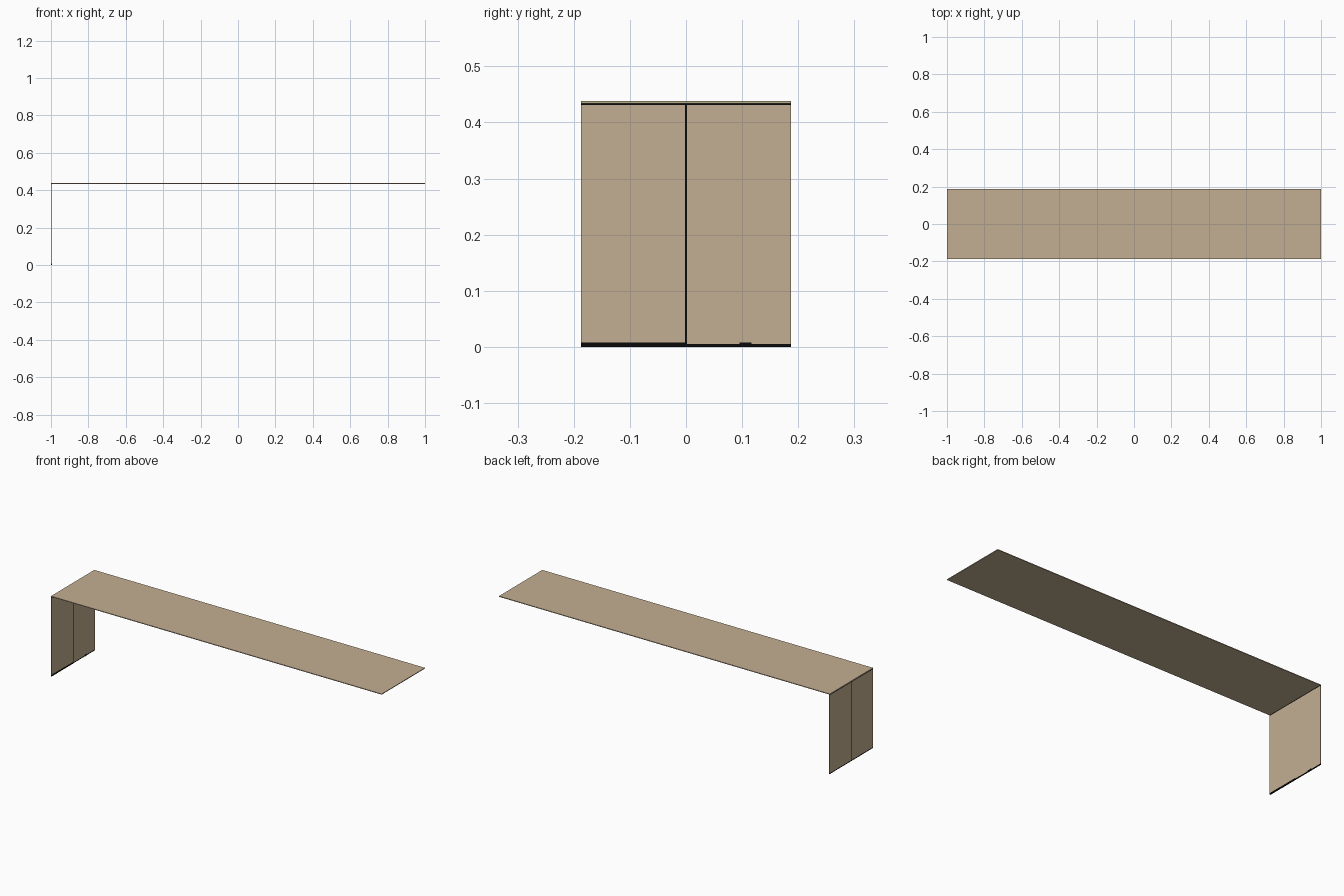
import bpy

if "Cube" in bpy.data.objects:
    bpy.data.objects.remove(bpy.data.objects["Cube"])

def material(name, rgb):
    m = bpy.data.materials.new(name)
    m.diffuse_color = (*rgb, 1)
    m.use_nodes = True
    m.node_tree.nodes["Principled BSDF"].inputs["Base Color"].default_value = m.diffuse_color
    return m

wood = material("tan wood", (0.55, 0.43, 0.29))
edge = material("olive edge", (0.46, 0.43, 0.25))
dark = material("black", (0.003, 0.003, 0.003))

def box(name, x, y, z, mat):
    """Box from (low, high) ranges on each axis."""
    bpy.ops.mesh.primitive_cube_add(size=1, location=[sum(r) / 2 for r in (x, y, z)])
    o = bpy.context.object
    o.name = name
    o.scale = [r[1] - r[0] for r in (x, y, z)]
    bpy.ops.object.transform_apply(location=False, rotation=False, scale=True)
    o.data.materials.append(mat)
    return o

HALF_W, TOP, T = 0.187, 0.438, 0.004
X0, X1 = -1.0, -0.996          # upright thickness

# Long shelf board with a tinted end edge
shelf = box("shelf_board", (-1, 1), (-HALF_W, HALF_W), (TOP - T, TOP), wood)
shelf.data.materials.append(edge)
for p in shelf.data.polygons:
    if p.normal.x > 0.9:
        p.material_index = 1

# Two upright panels side by side, with a dark seam between them
for side, name in ((-1, "front"), (1, "back")):
    y = sorted((side * 0.0015, side * HALF_W))
    box(name + "_upright_panel", (X0, X1), y, (0.005, 0.431), wood)
box("panel_seam", (X0, X1), (-0.0015, 0.0015), (0.005, 0.431), dark)

# Dark joint under the shelf and dark foot strip
box("shelf_joint", (X0, X1), (-HALF_W, HALF_W), (0.431, TOP - T), dark)
box("foot_strip", (X0, X1), (-HALF_W, HALF_W), (0, 0.005), dark)

# Raised parts of the foot strip on the inner face
box("foot_strip_front_lip", (X1, X1 + 0.001), (-HALF_W, 0), (0, 0.0075), dark)
box("foot_strip_back_lip", (X1, X1 + 0.001), (0.095, 0.117), (0, 0.0075), dark)
